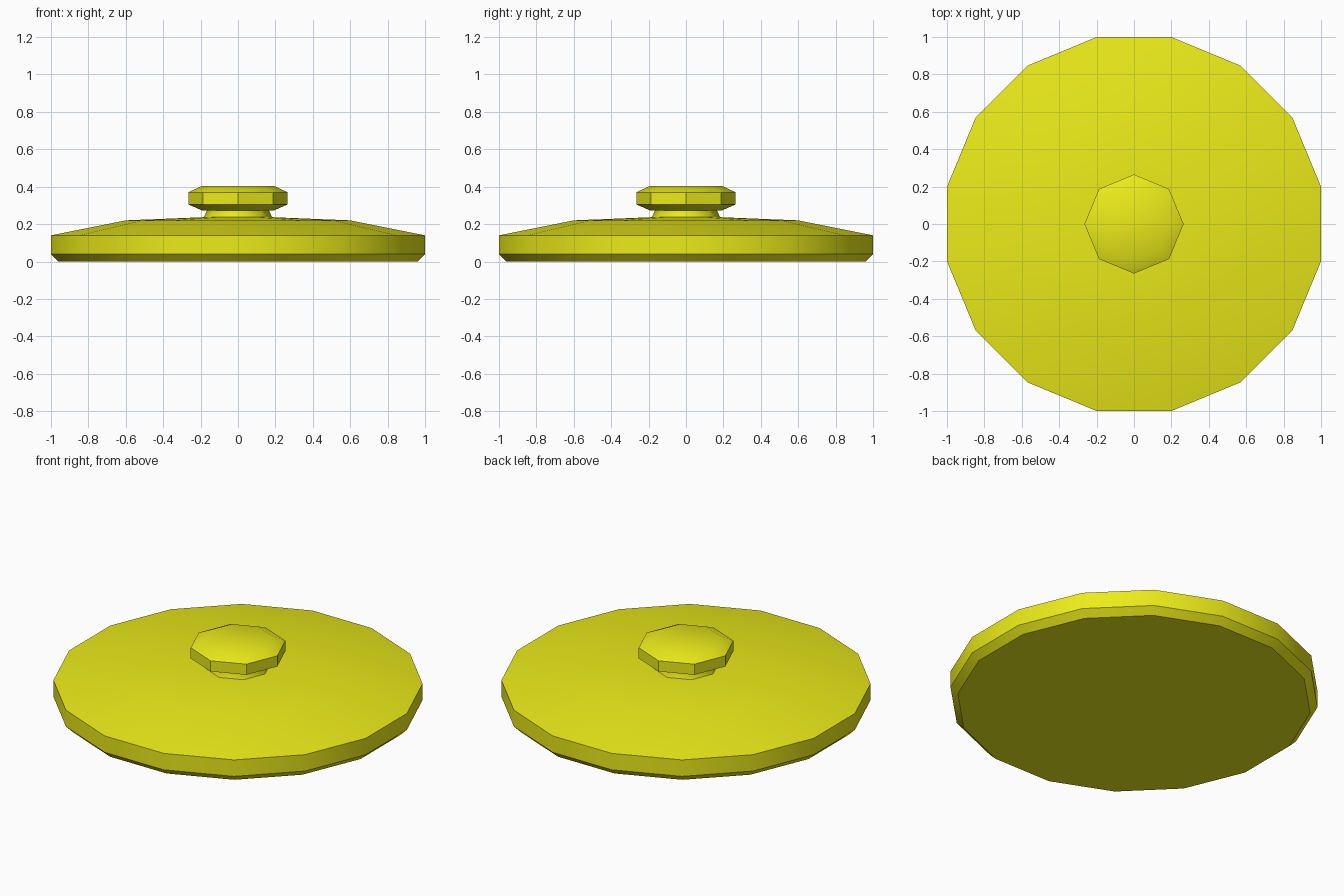
import bpy, bmesh
from math import cos, sin, pi, radians

if "Cube" in bpy.data.objects:
    bpy.data.objects.remove(bpy.data.objects["Cube"])

def lathe(name, profile, sides, turn, mat, angle):
    """Closed faceted solid of revolution from (radius, z) points, bottom to top."""
    bm = bmesh.new()
    rings = [[bm.verts.new((r * cos(turn + 2 * pi * i / sides),
                            r * sin(turn + 2 * pi * i / sides), z))
              for i in range(sides)] for r, z in profile]
    for low, high in zip(rings, rings[1:]):
        for i in range(sides):
            j = (i + 1) % sides
            bm.faces.new((low[i], low[j], high[j], high[i]))
    bm.faces.new(rings[0][::-1])
    bm.faces.new(rings[-1])
    mesh = bpy.data.meshes.new(name)
    bm.to_mesh(mesh)
    bm.free()
    mesh.materials.append(mat)
    obj = bpy.data.objects.new(name, mesh)
    bpy.context.collection.objects.link(obj)
    bpy.ops.object.select_all(action='DESELECT')
    obj.select_set(True)
    bpy.context.view_layer.objects.active = obj
    bpy.ops.object.shade_smooth_by_angle(angle=radians(angle))
    return obj

yellow = bpy.data.materials.new("yellow")
yellow.diffuse_color = (0.83, 0.83, 0.01, 1)
yellow.use_nodes = True
yellow.node_tree.nodes["Principled BSDF"].inputs["Base Color"].default_value = yellow.diffuse_color

# Lid plate: 16 sides, flat sides facing the axes
k = 1 / cos(pi / 16)
plate = [(0.96, 0), (1.0, 0.04), (1.0, 0.14), (0.6, 0.22), (0.18, 0.237)]
lathe("lid_plate", [(r * k, z) for r, z in plate], 16, pi / 16, yellow, 30)

# Neck: slightly tapered stem sunk into the plate
lathe("knob_neck", [(0.185, 0.23), (0.165, 0.275), (0.17, 0.30)], 8, 0, yellow, 50)

# Knob: octagonal cap, corners on the axes
lathe("knob", [(0.19, 0.272), (0.265, 0.305), (0.265, 0.37), (0.195, 0.403)],
      8, 0, yellow, 32)
